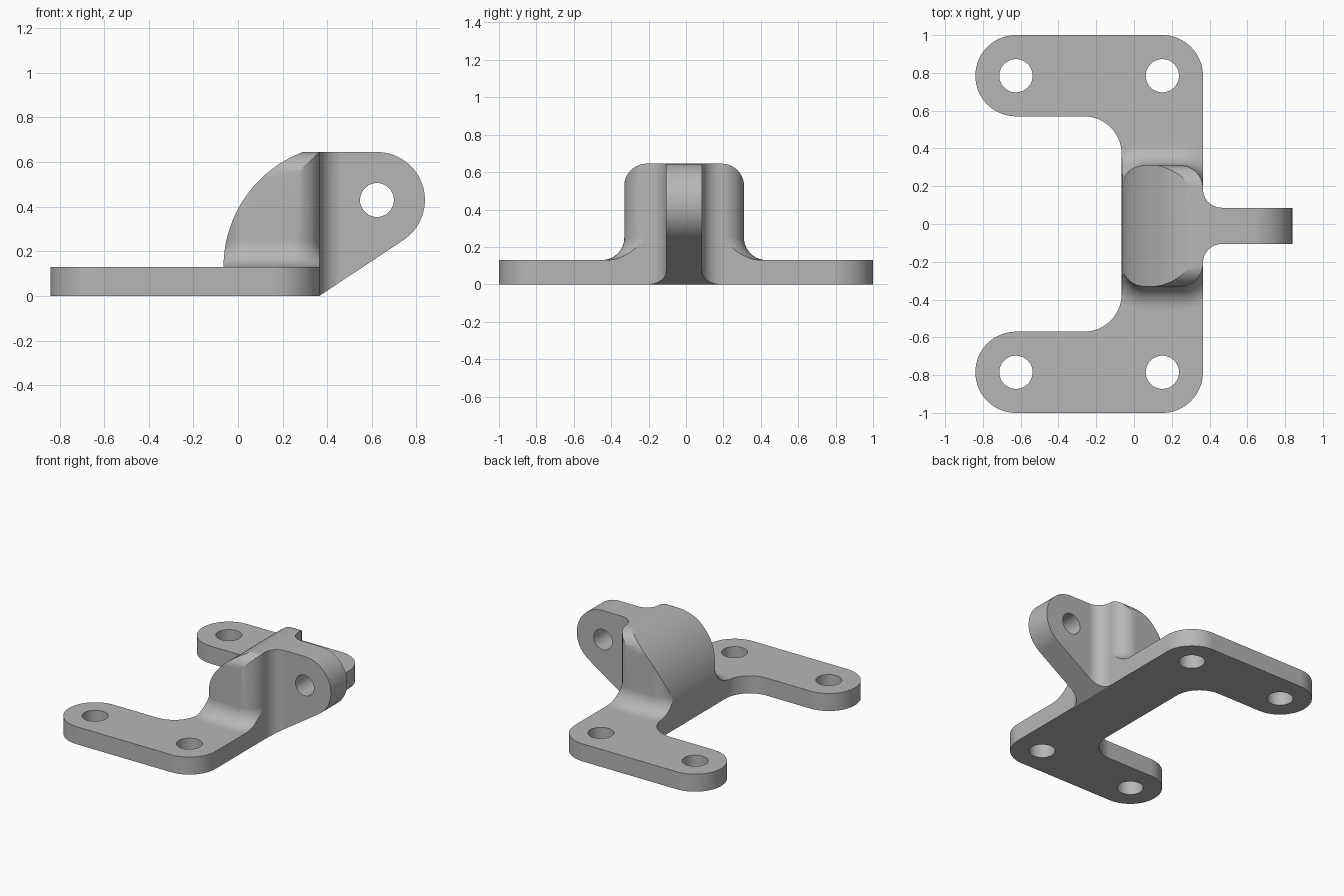
import bpy, bmesh, math
from mathutils import Vector

cube = bpy.data.objects.get("Cube")
if cube:
    bpy.data.objects.remove(cube, do_unlink=True)

grey = bpy.data.materials.new("cast grey")
grey.use_nodes = True
COLOUR = (0.47, 0.47, 0.47, 1)
grey.diffuse_color = COLOUR
grey.node_tree.nodes["Principled BSDF"].inputs["Base Color"].default_value = COLOUR

# Shared dimensions
FRONT, REAR = 0.365, -0.065      # x limits of the web and hump
PLATE, TOP = 0.13, 0.645         # heights of plate and hump
MID = -0.01                      # y centre of hump and lug
ROUND = 0.12                     # hump edge and foot radius
HALF = 0.32                      # half width of hump
PLANES = {"xy": lambda a, b, c: (a, b, c),
          "xz": lambda a, b, c: (a, c, b),
          "yz": lambda a, b, c: (c, a, b)}


def arc(cx, cy, r, start, end, steps=16):
    """Points on a circular arc, angles in degrees."""
    out = []
    for i in range(steps + 1):
        t = math.radians(start + (end - start) * i / steps)
        out.append((cx + r * math.cos(t), cy + r * math.sin(t)))
    return out


def loft(name, rings):
    """Closed solid through rings of equal length."""
    bm = bmesh.new()
    loops = [[bm.verts.new(p) for p in ring] for ring in rings]
    for low, high in zip(loops, loops[1:]):
        for i in range(len(low)):
            j = (i + 1) % len(low)
            bm.faces.new((low[i], low[j], high[j], high[i]))
    bm.faces.new(loops[0][::-1])
    bm.faces.new(loops[-1])
    bmesh.ops.recalc_face_normals(bm, faces=bm.faces)
    mesh = bpy.data.meshes.new(name)
    bm.to_mesh(mesh)
    bm.free()
    mesh.materials.append(grey)
    obj = bpy.data.objects.new(name, mesh)
    bpy.context.scene.collection.objects.link(obj)
    return obj


def prism(name, outline, plane, low, high):
    put = PLANES[plane]
    return loft(name, [[put(a, b, c) for a, b in outline] for c in (low, high)])


def cut(obj, tool, operation):
    """Apply a boolean and discard the tool."""
    mod = obj.modifiers.new("cut", "BOOLEAN")
    mod.operation, mod.solver, mod.object = operation, "EXACT", tool
    bpy.context.view_layer.update()
    graph = bpy.context.evaluated_depsgraph_get()
    mesh = bpy.data.meshes.new_from_object(obj.evaluated_get(graph))
    obj.modifiers.clear()
    obj.data = mesh
    bpy.data.objects.remove(tool, do_unlink=True)


def drill(obj, x, y, r, plane):
    cut(obj, prism("drill", arc(x, y, r, 0, 351, 39), plane, -1, 1), "DIFFERENCE")


def finish(obj):
    bpy.ops.object.select_all(action="DESELECT")
    obj.select_set(True)
    bpy.context.view_layer.objects.active = obj
    bpy.ops.object.shade_smooth_by_angle(angle=math.radians(25))
    mod = obj.modifiers.new("even normals", "WEIGHTED_NORMAL")
    mod.keep_sharp = True


# Base plate: C shape with two rounded arms
ARM_Y, ARM_R, BEND = 0.785, 0.215, 0.2
HOLES_X = (-0.625, FRONT - ARM_R)
half_outline = (arc(HOLES_X[1], ARM_Y, ARM_R, 0, 90)
                + arc(HOLES_X[0], ARM_Y, ARM_R, 90, 270, 32)
                + arc(REAR - BEND, ARM_Y - ARM_R - BEND, BEND, 90, 0))
outline = half_outline + [(x, -y) for x, y in reversed(half_outline)]
base_plate = prism("base_plate", outline, "xy", 0, PLATE)
for hx in HOLES_X:
    for side in (1, -1):
        drill(base_plate, hx, side * ARM_Y, 0.088, "xy")


# Hump: rounded block with a flared foot
def hump_ring(offset, z):
    x0, x1 = REAR + ROUND, FRONT - ROUND
    y0, y1 = MID - HALF + ROUND, MID + HALF - ROUND
    r = ROUND + offset
    pts = (arc(x1, y1, r, 0, 90) + arc(x0, y1, r, 90, 180)
           + arc(x0, y0, r, 180, 270) + arc(x1, y0, r, 270, 360))
    return [(x, y, z) for x, y in pts]


foot = arc(ROUND, PLATE + ROUND, ROUND, 270, 180, 14)
rings = [hump_ring(foot[0][0], PLATE - 0.005)]
rings += [hump_ring(d, z) for d, z in foot]
rings.append(hump_ring(0, TOP + 0.1))
hump = loft("hump", rings)

# Curved back of the hump, with a flat top and front
BACK_R = 0.551
flat = math.degrees(math.acos((PLATE - TOP) / -BACK_R))
side_shape = ([(FRONT, 0), (FRONT, TOP)]
              + arc(REAR + BACK_R, PLATE, BACK_R, 90 + flat, 180, 28)
              + [(REAR, 0)])
cut(hump, prism("side_shape", side_shape, "xz", -0.8, 0.8), "INTERSECT")

# Rounded upper long edges of the hump
EDGE = HALF + 0.0005
crown = arc(EDGE - ROUND, TOP - ROUND, ROUND, 90, 0) + [
    (EDGE, 0.4), (0.7, 0.4), (0.7, 0)]
crown = [(MID + y, z) for y, z in crown] + [(MID - y, z) for y, z in reversed(crown)]
cut(hump, prism("crown", crown, "yz", -0.5, 0.8), "INTERSECT")

# Lug: upright ear blended into the hump face
LUG_HALF, BLEND = 0.096, 0.1
plan = [(FRONT - 0.01, LUG_HALF + BLEND)]
plan += arc(FRONT + BLEND, LUG_HALF + BLEND, BLEND, 180, 270)
plan += [(0.95, LUG_HALF)]
plan = [(x, MID + y) for x, y in plan] + [(x, MID - y) for x, y in reversed(plan)]
lug = prism("lug", plan, "xy", 0, TOP + 0.1)

eye, eye_r = Vector((0.623, 0.43)), 0.215
reach = eye - Vector((FRONT, 0))
slope = math.atan2(reach.y, reach.x) - math.asin(eye_r / reach.length)
ear = arc(eye.x, eye.y, eye_r, math.degrees(slope) - 90, 90, 32)
ear += [(0.2, eye.y + eye_r), (0.2, (0.2 - FRONT) * math.tan(slope))]
cut(lug, prism("ear", ear, "xz", -0.5, 0.5), "INTERSECT")
drill(lug, eye.x, eye.y, 0.076, "xz")

for part in (base_plate, hump, lug):
    finish(part)
